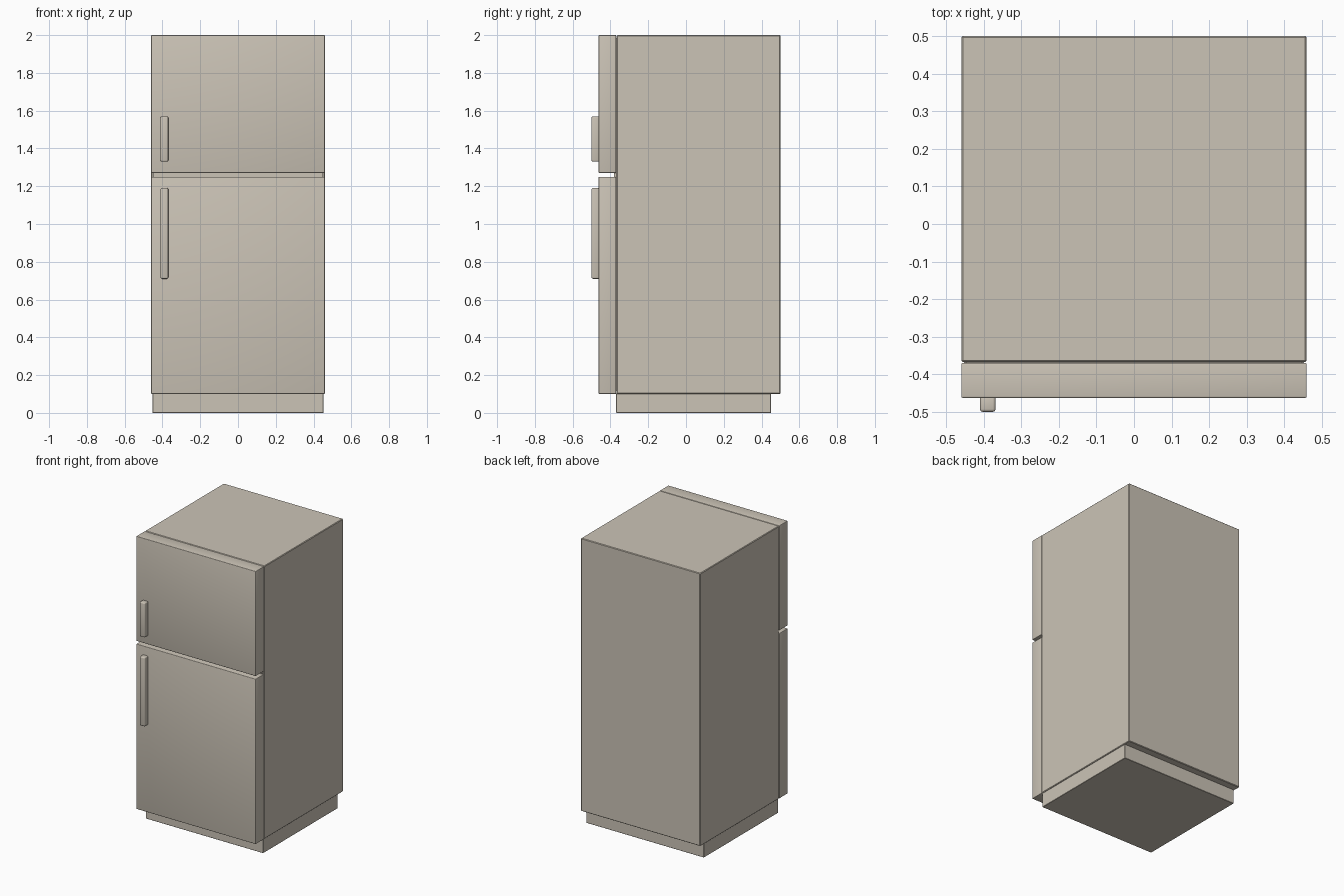
import bpy
import math

if "Cube" in bpy.data.objects:
    bpy.data.objects.remove(bpy.data.objects["Cube"])


def box(name, x, y, z, bevel=0.0, segments=1, smooth=False):
    """Box from (min, max) ranges, with optional bevelled edges."""
    bpy.ops.mesh.primitive_cube_add(size=1)
    ob = bpy.context.object
    ob.name = name
    ob.scale = [r[1] - r[0] for r in (x, y, z)]
    ob.location = [(r[0] + r[1]) / 2 for r in (x, y, z)]
    bpy.ops.object.transform_apply(location=True, rotation=False, scale=True)
    if bevel:
        mod = ob.modifiers.new("Bevel", 'BEVEL')
        mod.width = bevel
        mod.segments = segments
        mod.limit_method = 'NONE'
        bpy.ops.object.modifier_apply(modifier=mod.name)
    if smooth:
        bpy.ops.object.shade_smooth_by_angle(angle=math.radians(40))
    # warm off-white enamel
    ob.data.materials.append(enamel)
    return ob


enamel = bpy.data.materials.new("enamel")
enamel.diffuse_color = (0.60, 0.55, 0.47, 1)
enamel.use_nodes = True
enamel.node_tree.nodes["Principled BSDF"].inputs["Base Color"].default_value = enamel.diffuse_color

# Cabinet and recessed plinth
box("cabinet", (-0.46, 0.46), (-0.367, 0.50), (0.10, 2.0), 0.004)
box("plinth", (-0.453, 0.453), (-0.37, 0.45), (0.0, 0.105), 0.002)

# Gasket strip seen in the gap between the doors
box("door_gasket", (-0.448, 0.448), (-0.38, -0.36), (0.115, 1.985))

# Doors, each with a vertical handle on the left
for label, door_z, handle_z in (("freezer", (1.27, 2.0), (1.33, 1.57)),
                                ("fridge", (0.10, 1.25), (0.71, 1.19))):
    box(label + "_door", (-0.46, 0.46), (-0.463, -0.37), door_z, 0.004, 3, True)
    box(label + "_handle", (-0.41, -0.369), (-0.50, -0.458), handle_z, 0.007, 3, True)
